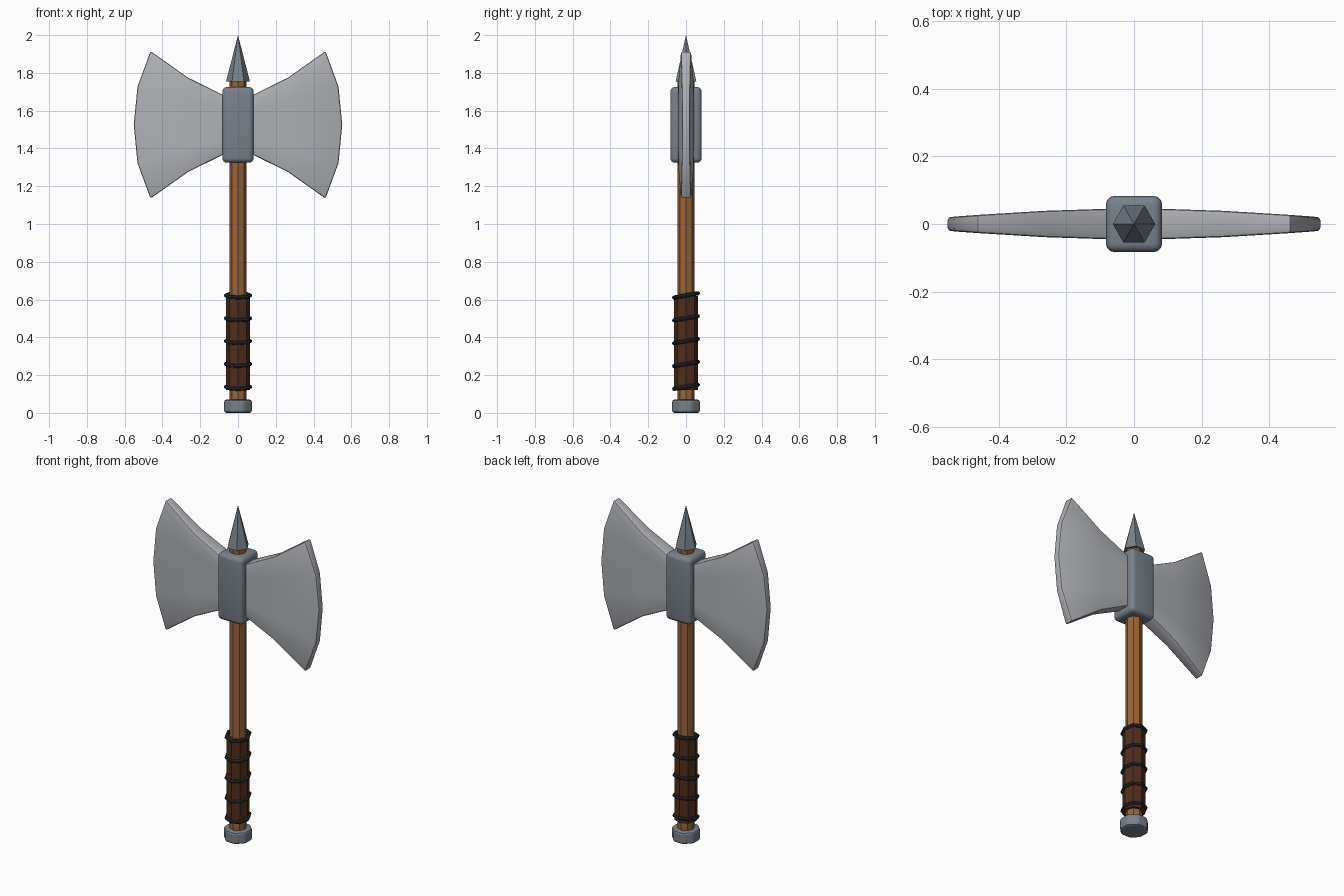
import bpy, bmesh, math

cube = bpy.data.objects.get("Cube")
if cube:
    bpy.data.objects.remove(cube, do_unlink=True)


def material(name, rgb):
    m = bpy.data.materials.new(name)
    m.use_nodes = True
    m.diffuse_color = (*rgb, 1)
    m.node_tree.nodes["Principled BSDF"].inputs["Base Color"].default_value = (*rgb, 1)
    return m


STEEL = material("dark steel", (0.19, 0.22, 0.26))
BLADE = material("pale steel", (0.43, 0.44, 0.47))
WOOD = material("oak wood", (0.32, 0.13, 0.04))
LEATHER = material("brown leather", (0.08, 0.027, 0.012))
CORD = material("black cord", (0.022, 0.024, 0.028))


def finish(name, mat, bevel=0, segments=2, smooth=False):
    """Name and colour the active object, with optional bevel and smoothing."""
    ob = bpy.context.object
    ob.name = name
    ob.data.materials.append(mat)
    if bevel:
        mod = ob.modifiers.new("Bevel", "BEVEL")
        mod.width, mod.segments = bevel, segments
        bpy.ops.object.modifier_apply(modifier=mod.name)
    if smooth:
        bpy.ops.object.shade_smooth_by_angle(angle=math.radians(35))
    return ob


def prism(name, mat, radius, z0, z1, sides=8, turn=0, top=None, **kw):
    """Upright faceted shaft or cone with a corner on the x axis."""
    bpy.ops.mesh.primitive_cone_add(
        vertices=sides, radius1=radius, radius2=radius if top is None else top,
        depth=z1 - z0, location=(0, 0, (z0 + z1) / 2),
        rotation=(0, 0, math.pi / 2 + turn))
    return finish(name, mat, **kw)


# Shaft, grip, pommel and top spike
prism("handle", WOOD, 0.046, 0.03, 1.77)
prism("grip", LEATHER, 0.063, 0.12, 0.62)
prism("pommel", STEEL, 0.08, 0, 0.07, turn=math.pi / 8, bevel=0.012)
prism("spike", STEEL, 0.063, 1.755, 2.0, sides=6, top=0)

# Tilted cord rings around the grip
for i in range(5):
    bpy.ops.mesh.primitive_torus_add(
        major_radius=0.064, minor_radius=0.011, major_segments=8, minor_segments=8,
        location=(0, 0, 0.138 + 0.121 * i), rotation=(math.radians(10), 0, 0))
    finish(f"grip_ring_{i + 1}", CORD)

# Head block
MID = 1.525
bpy.ops.mesh.primitive_cube_add(size=1, location=(0, 0, MID))
bpy.context.object.scale = (0.166, 0.166, 0.4)
bpy.ops.object.transform_apply(location=False, rotation=False, scale=True)
finish("head_block", STEEL, bevel=0.025, segments=4, smooth=True)

# Flared blades: columns run from the root to the curved cutting edge
ROWS = (-1, -0.5, 0, 0.5, 1)
EDGE_X = (0.463, 0.532, 0.552, 0.532, 0.463)
EDGE_Z = (-0.39, -0.203, 0, 0.203, 0.39)
EDGE_Y = (0.027, 0.022, 0.02, 0.022, 0.027)


def blade(name, side):
    bm = bmesh.new()
    sheets = []
    for face in (-1, 1):
        root = [bm.verts.new((side * 0.03, face * 0.046, MID + 0.13 * t)) for t in ROWS]
        neck = [bm.verts.new((side * 0.083, face * 0.045, MID + 0.16 * t)) for t in ROWS]
        mid = [bm.verts.new((side * 0.265, face * 0.039, MID + 0.25 * t)) for t in ROWS]
        edge = [bm.verts.new((side * x, face * y, MID + z))
                for x, y, z in zip(EDGE_X, EDGE_Y, EDGE_Z)]
        cols = [root, neck, mid, edge]
        sheets.append(cols)
        for a, b in zip(cols, cols[1:]):
            for k in range(4):
                bm.faces.new((a[k], b[k], b[k + 1], a[k + 1]))
    # Rim joining the two sheets
    rims = [c[0] + [col[-1] for col in c[1:]] + c[-1][-2::-1] + [c[2][0], c[1][0]]
            for c in sheets]
    n = len(rims[0])
    for k in range(n):
        j = (k + 1) % n
        bm.faces.new((rims[0][k], rims[0][j], rims[1][j], rims[1][k]))
    bmesh.ops.recalc_face_normals(bm, faces=bm.faces)
    mesh = bpy.data.meshes.new(name)
    bm.to_mesh(mesh)
    bm.free()
    ob = bpy.data.objects.new(name, mesh)
    bpy.context.collection.objects.link(ob)
    bpy.ops.object.select_all(action="DESELECT")
    ob.select_set(True)
    bpy.context.view_layer.objects.active = ob
    finish(name, BLADE, bevel=0.009, segments=2, smooth=True)


blade("left_blade", 1)
blade("right_blade", -1)
